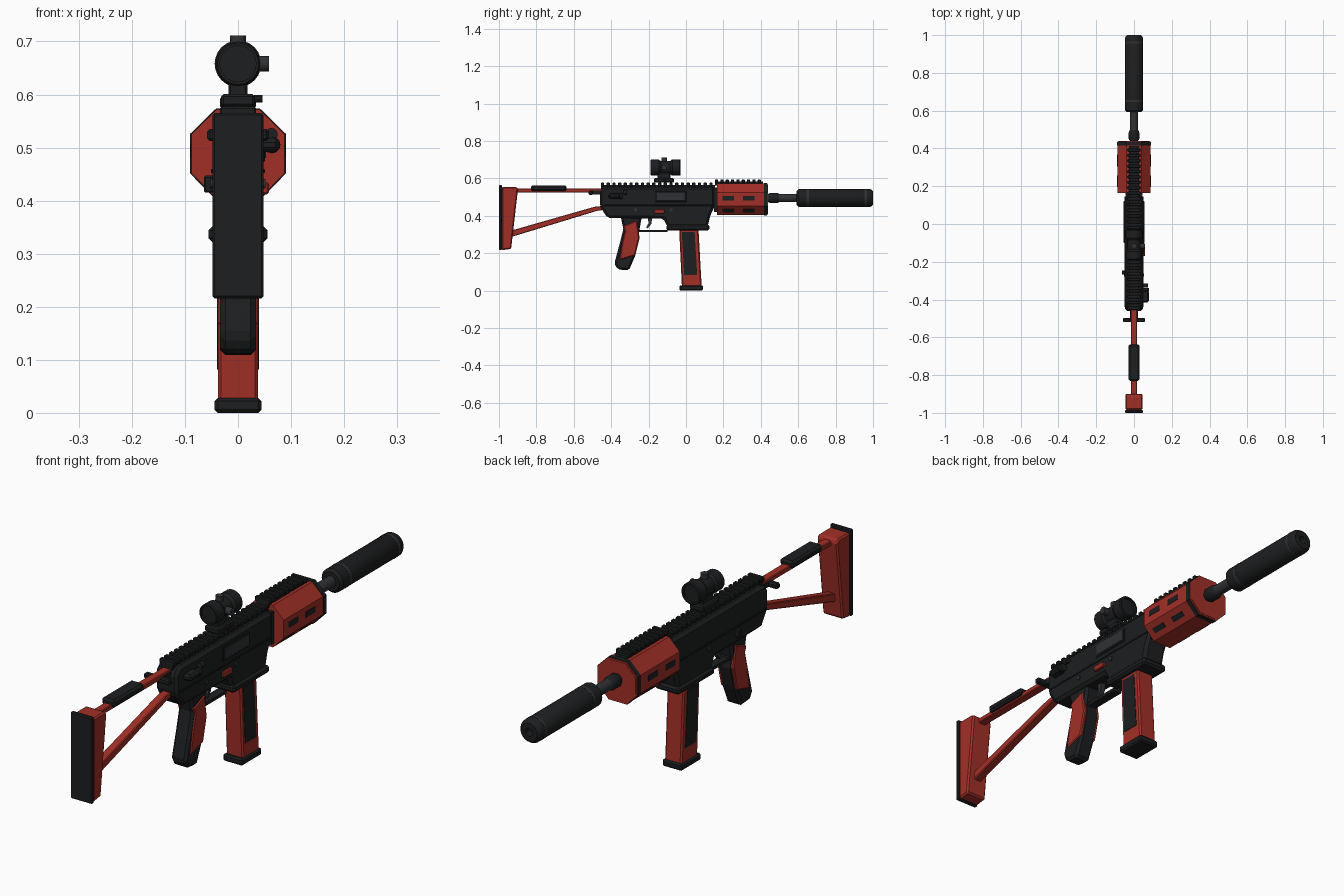
import bpy, bmesh
from math import pi, cos, sin
from mathutils import Matrix, Vector


def material(name, rgb):
    m = bpy.data.materials.new(name)
    m.diffuse_color = (*rgb, 1)
    return m


BLACK = material("black", (0.012, 0.013, 0.014))
GREY = material("dark_grey", (0.03, 0.031, 0.035))
RED = material("red", (0.36, 0.028, 0.02))


def finish(name, bm, mat, bevel=0.0, smooth=False):
    bmesh.ops.recalc_face_normals(bm, faces=bm.faces)
    me = bpy.data.meshes.new(name)
    bm.to_mesh(me)
    bm.free()
    me.materials.append(mat)
    ob = bpy.data.objects.new(name, me)
    bpy.context.collection.objects.link(ob)
    if bevel:
        b = ob.modifiers.new("bevel", 'BEVEL')
        b.width, b.segments, b.limit_method = bevel, 1, 'ANGLE'
    if smooth:
        bpy.ops.object.select_all(action='DESELECT')
        ob.select_set(True)
        bpy.context.view_layer.objects.active = ob
        bpy.ops.object.shade_smooth_by_angle(angle=0.6)
    return ob


def prism(name, pts, x0, x1, mat, bevel=0.0):
    """Side (y, z) profile extruded across x."""
    bm = bmesh.new()
    f = bm.faces.new([bm.verts.new((x0, y, z)) for y, z in pts])
    r = bmesh.ops.extrude_face_region(bm, geom=[f])
    bmesh.ops.translate(bm, vec=(x1 - x0, 0, 0),
                        verts=[v for v in r['geom'] if isinstance(v, bmesh.types.BMVert)])
    return finish(name, bm, mat, bevel)


def box(name, x, y, z, mat, bevel=0.0):
    return prism(name, [(y[0], z[0]), (y[1], z[0]), (y[1], z[1]), (y[0], z[1])], *x, mat, bevel)


def lathe(name, prof, centre, mat, axis='Y', n=24):
    """(distance along axis, radius) profile revolved, with capped ends."""
    bm = bmesh.new()
    rings = []
    for d, r in prof:
        ring = []
        for i in range(n):
            a = 2 * pi * i / n
            u, v = r * cos(a), r * sin(a)
            p = {'Y': (u, d, v), 'X': (d, u, v), 'Z': (u, v, d)}[axis]
            ring.append(bm.verts.new(Vector(centre) + Vector(p)))
        rings.append(ring)
    for a, b in zip(rings, rings[1:]):
        for i in range(n):
            bm.faces.new((a[i], a[(i + 1) % n], b[(i + 1) % n], b[i]))
    bm.faces.new(rings[0])
    bm.faces.new(rings[-1])
    return finish(name, bm, mat, smooth=True)


def octagon(name, y0, y1, s, mat):
    """Handguard cross-section extruded along y."""
    half = [(0.04, 0.572), (0.088, 0.525), (0.088, 0.452), (0.04, 0.403)]
    sec = half + [(-x, z) for x, z in reversed(half)]
    bm = bmesh.new()
    f = bm.faces.new([bm.verts.new((x * s, y0, 0.488 + (z - 0.488) * s)) for x, z in sec])
    r = bmesh.ops.extrude_face_region(bm, geom=[f])
    bmesh.ops.translate(bm, vec=(0, y1 - y0, 0),
                        verts=[v for v in r['geom'] if isinstance(v, bmesh.types.BMVert)])
    return finish(name, bm, mat)


def rail(name, y0, y1, z0, count):
    """Rail base with repeated cross teeth."""
    box(name + "_base", (-0.026, 0.026), (y0, y1), (z0 - 0.012, z0 + 0.010), BLACK)
    step = (y1 - y0) / count
    for i in range(count):
        y = y0 + i * step
        box(name + "_tooth", (-0.034, 0.034), (y, y + step * 0.58), (z0 + 0.002, z0 + 0.022), BLACK, 0.003)


# Shoulder stock
box("butt_pad", (-0.048, 0.048), (-1.0, -0.984), (0.216, 0.565), BLACK, 0.004)
prism("stock_plate", [(-0.984, 0.216), (-0.935, 0.223), (-0.898, 0.545), (-0.908, 0.555), (-0.984, 0.555)],
      -0.045, 0.045, RED, 0.006)
box("stock_top_rod", (-0.017, 0.017), (-0.92, -0.45), (0.525, 0.545), RED, 0.003)
prism("stock_lower_strut", [(-0.94, 0.285), (-0.47, 0.428), (-0.45, 0.428), (-0.45, 0.452), (-0.49, 0.448),
                            (-0.93, 0.322)], -0.017, 0.017, RED, 0.003)
box("cheek_pad", (-0.03, 0.03), (-0.83, -0.638), (0.533, 0.563), BLACK, 0.008)

# Receiver and magazine well
prism("receiver", [(-0.46, 0.45), (-0.42, 0.388), (-0.12, 0.385), (-0.10, 0.34), (0.115, 0.34), (0.13, 0.40),
                   (0.155, 0.455), (0.155, 0.555), (-0.435, 0.555), (-0.46, 0.53)], -0.048, 0.048, BLACK, 0.012)
box("upper_seam", (-0.051, 0.051), (-0.44, 0.145), (0.452, 0.460), BLACK, 0.002)
box("magwell_lip", (-0.056, 0.056), (-0.105, 0.125), (0.322, 0.352), BLACK, 0.008)
rail("receiver_rail", -0.455, 0.155, 0.555, 20)
box("charging_handle", (-0.058, 0.058), (-0.52, -0.497), (0.512, 0.535), BLACK, 0.005)
box("charging_stem", (-0.02, 0.02), (-0.50, -0.44), (0.515, 0.535), BLACK)

# Side controls
box("ejection_port_frame", (0.04, 0.051), (-0.167, 0.003), (0.473, 0.533), BLACK, 0.002)
box("ejection_port_cover", (0.04, 0.053), (-0.160, -0.004), (0.480, 0.526), GREY, 0.002)
box("mag_release", (0.04, 0.058), (-0.17, -0.115), (0.412, 0.434), RED, 0.003)
box("forward_assist", (0.04, 0.079), (-0.415, -0.35), (0.492, 0.518), BLACK, 0.008)
lathe("assist_knob", [(-0.36, 0.010), (-0.352, 0.016), (-0.34, 0.016)], (0.064, 0, 0.505), BLACK, n=12)
lathe("deflector_pin", [(-0.335, 0.012), (-0.315, 0.012)], (0.063, 0, 0.525), BLACK, n=12)
box("bolt_catch", (-0.064, -0.04), (-0.268, -0.245), (0.415, 0.447), BLACK, 0.003)
for y in (-0.27, -0.08):
    lathe("receiver_pin", [(-0.052, 0.009), (0.052, 0.009)], (0, y, 0.432), GREY, 'X', 12)

# Grip, trigger guard and trigger
prism("grip", [(-0.35, 0.40), (-0.235, 0.40), (-0.252, 0.31), (-0.248, 0.28), (-0.272, 0.185), (-0.305, 0.108),
               (-0.365, 0.113), (-0.383, 0.145), (-0.352, 0.26), (-0.335, 0.33)], -0.034, 0.034, BLACK, 0.010)
prism("grip_panel", [(-0.335, 0.345), (-0.262, 0.375), (-0.258, 0.335), (-0.250, 0.285), (-0.274, 0.188),
                     (-0.355, 0.165), (-0.340, 0.26), (-0.325, 0.32)], -0.038, 0.038, RED, 0.004)
prism("trigger_guard", [(-0.262, 0.39), (-0.262, 0.325), (-0.25, 0.312), (-0.10, 0.312), (-0.10, 0.324),
                        (-0.245, 0.324), (-0.25, 0.33), (-0.25, 0.39)], -0.018, 0.018, BLACK)
prism("trigger", [(-0.205, 0.39), (-0.18, 0.39), (-0.186, 0.355), (-0.205, 0.332), (-0.213, 0.337),
                  (-0.2, 0.36)], -0.01, 0.01, GREY)

# Magazine
prism("magazine", [(-0.037, 0.34), (0.066, 0.34), (0.084, 0.02), (-0.022, 0.02)], -0.038, 0.038, RED, 0.006)
prism("magazine_side_panel", [(-0.022, 0.312), (0.046, 0.312), (0.060, 0.082), (-0.010, 0.082)],
      -0.040, 0.040, BLACK)
box("magazine_base", (-0.044, 0.044), (-0.036, 0.091), (0.0, 0.028), BLACK, 0.006)

# Octagonal handguard with vent slots
octagon("handguard", 0.165, 0.437, 1.0, RED)
box("handguard_neck", (-0.045, 0.045), (0.15, 0.17), (0.42, 0.55), BLACK)
ring = octagon("handguard_band", 0.416, 0.434, 1.025, BLACK)
octagon("handguard_end_face", 0.43, 0.4385, 0.93, RED)
rail("handguard_rail", 0.155, 0.412, 0.573, 9)
for y in (0.195, 0.305):
    box("side_slot", (-0.0895, 0.0895), (y, y + 0.062), (0.482, 0.505), BLACK)
    for s in (-1, 1):
        slot = box("lower_slot", (-0.0025, 0.0025), (y, y + 0.062), (-0.011, 0.011), BLACK)
        slot.data.transform(Matrix.Translation((s * 0.064, 0, 0.4275)) @ Matrix.Rotation(s * pi / 4, 4, 'Y'))

# Barrel and suppressor
lathe("barrel", [(0.42, 0.022), (0.61, 0.022)], (0, 0, 0.495), GREY)
lathe("barrel_collar", [(0.43, 0.02), (0.44, 0.022), (0.45, 0.028), (0.485, 0.028), (0.498, 0.022)],
      (0, 0, 0.495), BLACK)
lathe("suppressor", [(0.592, 0.038), (0.602, 0.048), (0.985, 0.048), (0.995, 0.042), (1.0, 0.036),
                     (1.0, 0.016), (0.96, 0.016)], (0, 0, 0.495), BLACK, n=32)
for y in (0.645, 0.955):
    lathe("suppressor_band", [(y, 0.047), (y, 0.0488), (y + 0.012, 0.0488), (y + 0.012, 0.047)],
          (0, 0, 0.495), GREY, n=32)

# Optic sight
box("sight_mount", (-0.032, 0.032), (-0.17, -0.065), (0.577, 0.601), BLACK, 0.005)
box("sight_neck", (-0.018, 0.018), (-0.153, -0.083), (0.595, 0.635), BLACK, 0.004)
lathe("mount_screw", [(0.03, 0.007), (0.046, 0.007)], (0, -0.117, 0.592), BLACK, 'X', 10)
lathe("sight_tube", [(-0.18, 0.034), (-0.19, 0.034), (-0.19, 0.039), (-0.186, 0.042), (-0.145, 0.042),
                     (-0.135, 0.035), (-0.085, 0.035), (-0.073, 0.044), (-0.034, 0.044), (-0.03, 0.041),
                     (-0.03, 0.035), (-0.04, 0.035)], (0, 0, 0.658), BLACK)
lathe("top_turret", [(0.02, 0.015), (0.053, 0.015)], (0, -0.117, 0.658), GREY, 'Z', 16)
lathe("side_turret", [(0.02, 0.015), (0.058, 0.015)], (0, -0.117, 0.658), GREY, 'X', 16)
